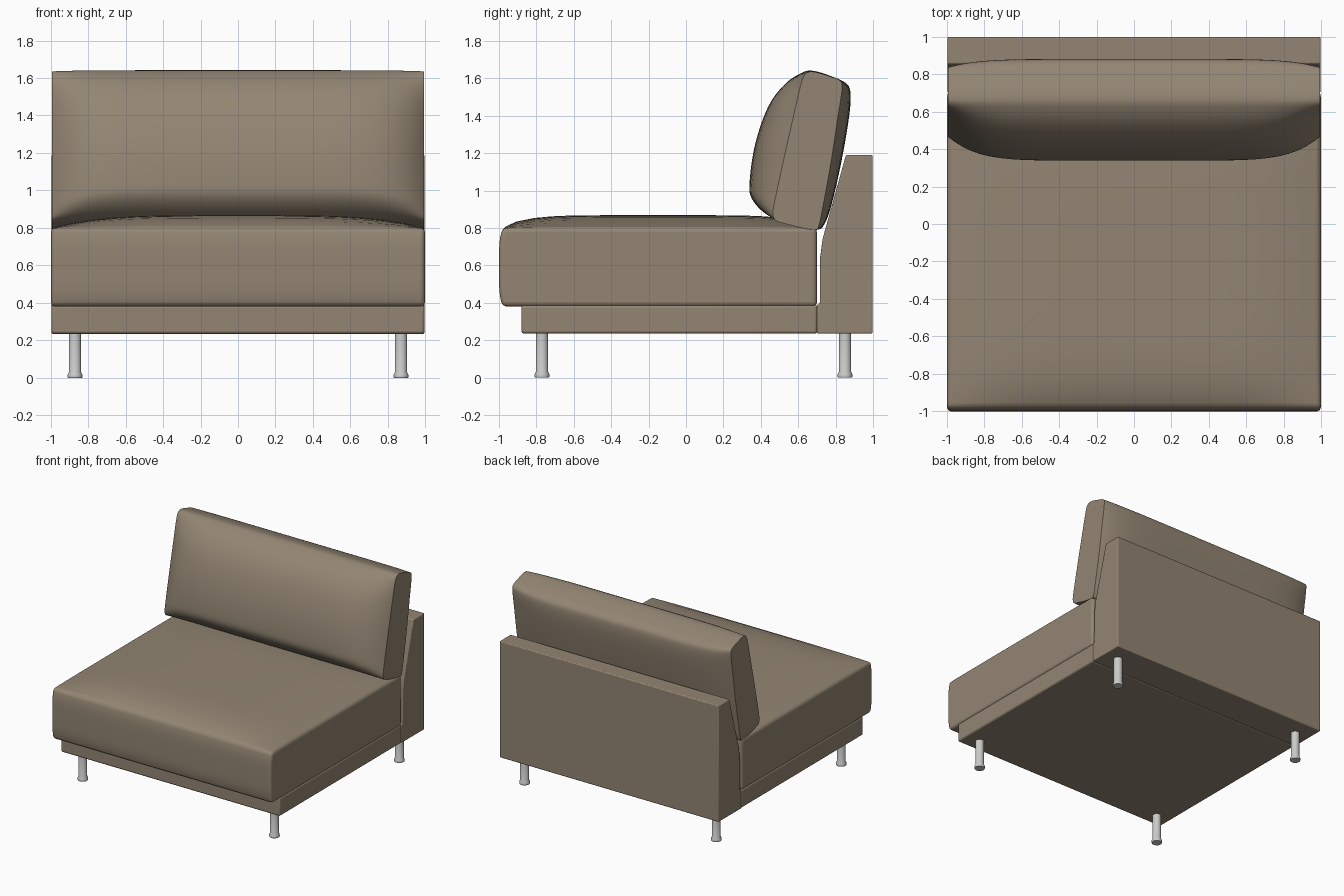
import bpy, bmesh, math
from mathutils import Matrix, Vector

cube = bpy.data.objects.get("Cube")
if cube:
    bpy.data.objects.remove(cube, do_unlink=True)


def material(name, color, roughness, metallic=0.0):
    mat = bpy.data.materials.new(name)
    mat.use_nodes = True
    mat.diffuse_color = (*color, 1)
    shader = mat.node_tree.nodes["Principled BSDF"]
    shader.inputs["Base Color"].default_value = (*color, 1)
    shader.inputs["Roughness"].default_value = roughness
    shader.inputs["Metallic"].default_value = metallic
    return mat


fabric = material("taupe upholstery", (0.29, 0.235, 0.17), 0.8)
metal = material("light grey metal", (0.6, 0.6, 0.59), 0.4)


def finish(bm, name, mat, bevel=0.0, segments=4):
    """Turn a bmesh into a smooth object with softened edges."""
    bmesh.ops.recalc_face_normals(bm, faces=bm.faces)
    mesh = bpy.data.meshes.new(name)
    bm.to_mesh(mesh)
    bm.free()
    mesh.materials.append(mat)
    obj = bpy.data.objects.new(name, mesh)
    bpy.context.collection.objects.link(obj)
    if bevel:
        mod = obj.modifiers.new("soft edges", "BEVEL")
        mod.width = bevel
        mod.segments = segments
        mod.limit_method = "ANGLE"
        mod.angle_limit = math.radians(40)
    bpy.ops.object.select_all(action="DESELECT")
    obj.select_set(True)
    bpy.context.view_layer.objects.active = obj
    bpy.ops.object.shade_smooth_by_angle(angle=math.radians(40))
    return obj


def box(low, high):
    bm = bmesh.new()
    low, high = Vector(low), Vector(high)
    size = Matrix.Diagonal((*(high - low), 1))
    bmesh.ops.create_cube(bm, size=1, matrix=Matrix.Translation((low + high) / 2) @ size)
    return bm


def loft(rings):
    """Skin a row of closed rings and cap both ends."""
    bm = bmesh.new()
    rows = [[bm.verts.new(p) for p in ring] for ring in rings]
    count = len(rows[0])
    for a, b in zip(rows, rows[1:]):
        for i in range(count):
            j = (i + 1) % count
            bm.faces.new((a[i], a[j], b[j], b[i]))
    bm.faces.new(rows[0])
    bm.faces.new(rows[-1])
    return bm


def smooth_loop(points, steps=4):
    """Sample a closed Catmull-Rom curve through the points."""
    pts = [Vector(p) for p in points]
    n = len(pts)
    result = []
    for i in range(n):
        a, b, c, d = (pts[(i + k) % n] for k in (-1, 0, 1, 2))
        for s in range(steps):
            t = s / steps
            result.append((2 * b + (c - a) * t + (2 * a - 5 * b + 4 * c - d) * t**2
                           + (3 * b - a - 3 * c + d) * t**3) / 2)
    return result


# Base frame
finish(box((-0.995, -0.88, 0.235), (0.995, 0.702, 0.388)), "base_frame", fabric, 0.015)

# Upright back with a sloping front
back_profile = [(0.7, 0.235), (0.998, 0.235), (0.998, 1.19), (0.855, 1.19),
                (0.83, 1.1), (0.73, 0.74), (0.717, 0.64), (0.715, 0.39), (0.7, 0.39)]
finish(loft([[(x, y, z) for y, z in back_profile] for x in (-0.995, 0.995)]),
       "back_frame", fabric, 0.028)

# Seat cushion with a crowned top and bowed front
seat = box((-0.997, -1, 0.38), (0.997, 0.7, 0.8))
bmesh.ops.subdivide_edges(seat, edges=seat.edges, cuts=17, use_grid_fill=True)
for v in seat.verts:
    x, y, z = v.co
    depth = (y + 0.15) / 0.85
    height = (z - 0.38) / 0.42
    crown = (1 - abs(x)**4) * (1 - abs(depth)**6)
    v.co.z += 0.068 * crown * max(0, height)**3
    if y < -0.99:
        v.co.y += 0.02 * abs(2 * height - 1)**4
finish(seat, "seat_cushion", fabric, 0.045)

# Back cushion: plump middle section narrowing to flat end panels
middle = smooth_loop([
    (0.7, 0.79), (0.62, 0.8), (0.52, 0.83), (0.42, 0.88), (0.35, 0.96), (0.34, 1.05),
    (0.37, 1.25), (0.44, 1.45), (0.53, 1.57), (0.62, 1.63), (0.68, 1.64), (0.78, 1.61),
    (0.86, 1.57), (0.88, 1.51), (0.87, 1.38), (0.83, 1.15), (0.78, 0.93), (0.74, 0.82)])
panel = smooth_loop([
    (0.69, 0.79), (0.62, 0.8), (0.54, 0.82), (0.48, 0.84), (0.465, 0.88), (0.48, 0.97),
    (0.53, 1.2), (0.58, 1.42), (0.61, 1.55), (0.635, 1.62), (0.68, 1.635), (0.77, 1.61),
    (0.82, 1.59), (0.835, 1.55), (0.81, 1.38), (0.775, 1.15), (0.735, 0.93), (0.71, 0.81)])
slices = []
for i in range(33):
    x = math.sin(math.pi / 2 * (i / 16 - 1))
    plump = 1 - abs(x)**7
    slices.append([(0.992 * x, *e.lerp(m, plump)) for e, m in zip(panel, middle)])
finish(loft(slices), "back_cushion", fabric)

# Four round legs with flared feet
leg_profile = [(0.038, 0), (0.04, 0.006), (0.039, 0.018), (0.033, 0.03), (0.033, 0.24)]
for side, x in (("right", -0.87), ("left", 0.87)):
    for place, y in (("front", -0.77), ("back", 0.85)):
        rings = [[(x + r * math.cos(a), y + r * math.sin(a), z)
                  for a in (math.tau * k / 24 for k in range(24))] for r, z in leg_profile]
        finish(loft(rings), f"{place}_{side}_leg", metal)
